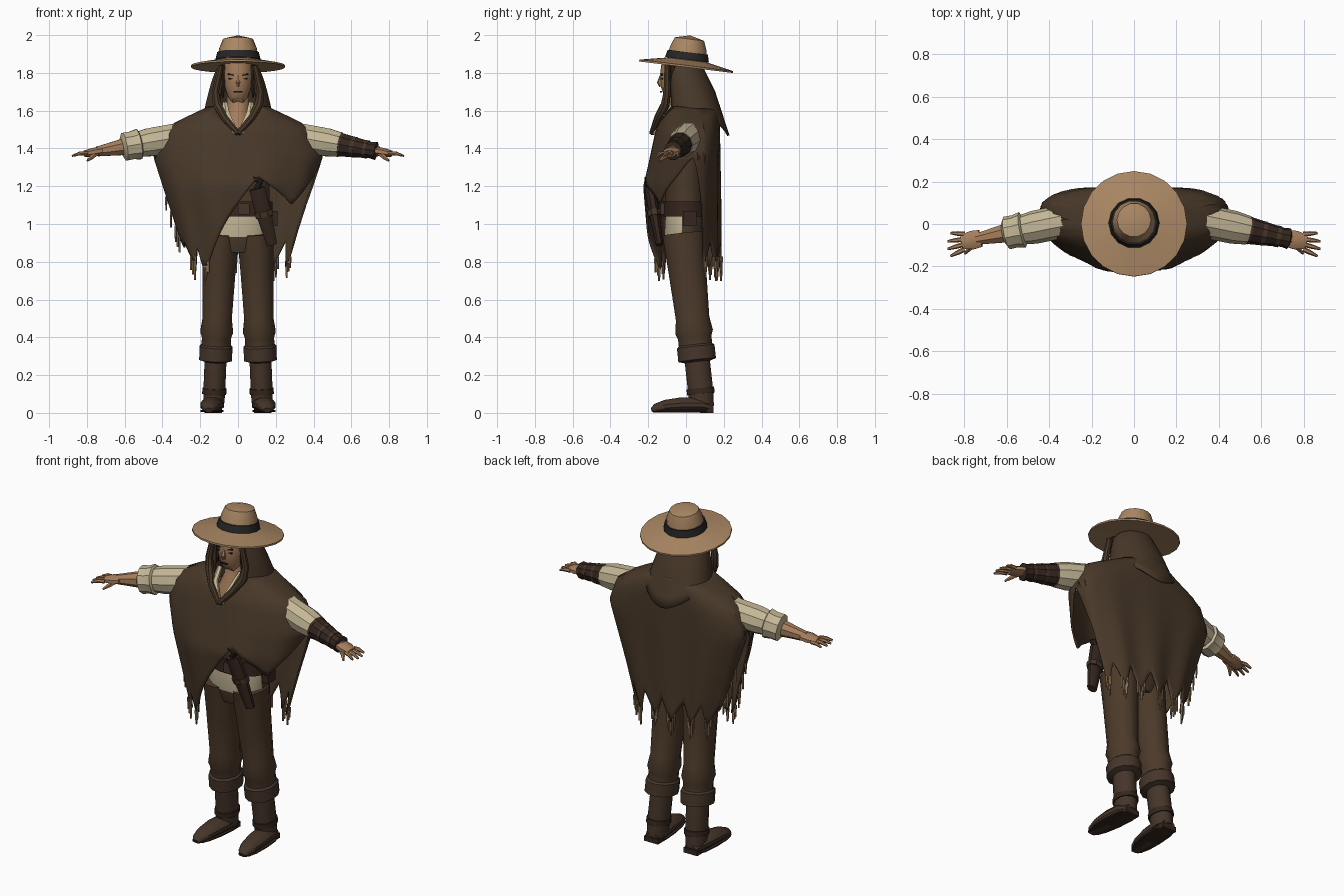
import bpy, bmesh, math, random
from mathutils import Vector, Matrix

random.seed(4)
default_cube = bpy.data.objects.get("Cube")
if default_cube:
    bpy.data.objects.remove(default_cube)

Y, Z = Vector((0, 1, 0)), Vector((0, 0, 1))
SIDES = (1, -1)


def material(name, red, green, blue):
    m = bpy.data.materials.new(name)
    m.use_nodes = True
    m.diffuse_color = (red, green, blue, 1)
    m.node_tree.nodes["Principled BSDF"].inputs["Base Color"].default_value = m.diffuse_color
    return m


WOOL = material("dark wool", .065, .04, .022)
TROUSER = material("brown trousers", .072, .042, .023)
BOOT = material("boot leather", .06, .036, .023)
LEATHER = material("dark leather", .036, .02, .013)
FELT = material("tan felt", .4, .24, .125)
BAND = material("black band", .02, .018, .018)
LINEN = material("cream linen", .56, .48, .31)
SKIN = material("skin", .39, .21, .107)
FRINGE = material("fringe yarn", .25, .16, .084)
HAIR = material("dark hair", .024, .015, .011)


def build(name, verts, faces, mat, smooth=35):
    """Make a clean mesh object with sharp edges kept."""
    mesh = bpy.data.meshes.new(name)
    mesh.from_pydata([tuple(v) for v in verts], [], faces)
    bm = bmesh.new()
    bm.from_mesh(mesh)
    bmesh.ops.remove_doubles(bm, verts=bm.verts, dist=.0001)
    bmesh.ops.recalc_face_normals(bm, faces=bm.faces)
    bm.to_mesh(mesh)
    bm.free()
    ob = bpy.data.objects.new(name, mesh)
    bpy.context.collection.objects.link(ob)
    mesh.materials.append(mat)
    bpy.ops.object.select_all(action='DESELECT')
    ob.select_set(True)
    bpy.context.view_layer.objects.active = ob
    bpy.ops.object.shade_smooth_by_angle(angle=math.radians(smooth))
    return ob


def grid_faces(rows, columns, closed=True):
    faces = []
    for row in range(rows - 1):
        for i in range(columns if closed else columns - 1):
            j = (i + 1) % columns
            low, high = row * columns, (row + 1) * columns
            faces.append((low + i, low + j, high + j, high + i))
    return faces


def tube(name, rings, mat, count=10, ref=Y, side=1, flat=1):
    """Capped loft of (centre, radius) rings; flat scales the radius along ref."""
    points = [Vector((side * p[0], p[1], p[2])) for p, radius in rings]
    verts = []
    for k, (p, radius) in enumerate(rings):
        ahead, behind = points[min(k + 1, len(points) - 1)], points[max(k - 1, 0)]
        direction = (ahead - behind).normalized()
        across = ref.cross(direction).normalized()
        along = direction.cross(across) * flat
        for i in range(count):
            angle = math.tau * (i + .5) / count
            v = points[k] + (across * math.cos(angle) + along * math.sin(angle)) * radius
            v.z = max(v.z, 0)
            verts.append(v)
    caps = [tuple(range(count)), tuple(range(len(verts) - count, len(verts)))]
    return build(name, verts, grid_faces(len(rings), count) + caps, mat)


def box(name, centre, size, mat, turn=0):
    bm = bmesh.new()
    place = Matrix.Translation(centre) @ Matrix.Rotation(turn, 4, 'Y') @ Matrix.Diagonal((*size, 1))
    bmesh.ops.create_cube(bm, size=1, matrix=place)
    faces = [[v.index for v in f.verts] for f in bm.faces]
    build(name, [v.co for v in bm.verts], faces, mat)
    bm.free()


def lathe(name, profile, mat, count=20):
    """Spin a (radius, height) profile about the tilted hat axis."""
    tilt = Matrix.Translation(Z * 1.83) @ Matrix.Rotation(math.radians(-7), 4, 'X')
    verts = []
    for radius, height in profile:
        for i in range(count):
            angle = math.tau * i / count
            verts.append(tilt @ Vector((radius * math.cos(angle), radius * math.sin(angle), height)))
    build(name, verts, grid_faces(len(profile), count), mat, 25)


def lookup(keys, t):
    for (start, low), (end, high) in zip(keys, keys[1:]):
        if t <= end:
            return low + (high - low) * max(0, (t - start) / (end - start))
    return keys[-1][1]


# Hat
lathe("hat_brim", [(.06, .01), (.25, 0), (.25, .01), (.1, .04)], FELT)
lathe("hat_crown", [(.11, .03), (.1, .1), (.08, .15), (0, .17)], FELT, 14)
lathe("hat_band", [(.1, .04), (.12, .04), (.11, .08), (.1, .08)], BAND, 14)

# Head and face
tube("neck", [((0, -.05, 1.4), .1), ((0, -.06, 1.5), .09), ((0, -.03, 1.6), .06), ((0, -.03, 1.7), .06)], SKIN)
tube("head", [((0, -.09, 1.65), .03), ((0, -.07, 1.67), .05), ((0, -.06, 1.72), .07),
              ((0, -.05, 1.78), .08), ((0, -.04, 1.86), .08)], SKIN, 14, flat=1.1)
tube("nose", [((0, -.13, 1.79), .007), ((0, -.14, 1.75), .014), ((0, -.13, 1.73), .012)], SKIN, 6)
box("mouth", (0, -.132, 1.7), (.045, .009, .006), HAIR)
for side in SIDES:
    box("eye", (side * .034, -.125, 1.77), (.03, .009, .007), HAIR, side * .1)
    box("brow", (side * .034, -.127, 1.79), (.04, .009, .008), HAIR, side * -.2)
    tube("hair_lock", [((.08, -.07, 1.84), .02), ((.08, -.08, 1.67), .006)], HAIR, 6, side=side)

# Hood shell with a pointed tail behind
hood_rows, hood_columns = 9, 25
verts = []
for row in range(hood_rows):
    t = row / (hood_rows - 1)
    half_width, hood_front, hood_back = .09 + .1 * t ** .6, -.11, .08 + .15 * t
    for i in range(hood_columns):
        angle = math.radians(-52 + 284 * i / (hood_columns - 1))
        tail = .16 * max(0, math.sin(angle)) ** 4 * max(0, t - .5)
        y = (hood_front + hood_back) / 2 + (hood_back - hood_front) / 2 * math.sin(angle)
        verts.append((half_width * math.cos(angle), y, 1.85 - .3 * t - tail))
hood = build("hood", verts, grid_faces(hood_rows, hood_columns, False), WOOL, 30)
hood.modifiers.new("thickness", 'SOLIDIFY').thickness = .012

# Rolled hood rim and shirt collar meeting in a V
for side in SIDES:
    tube("hood_rim", [((.09, -.1, 1.84), .015), ((.12, -.1, 1.7), .02), ((.11, -.11, 1.63), .025),
                      ((.07, -.15, 1.56), .02), ((0, -.18, 1.48), .015)], WOOL, 8, side=side)
    tube("shirt_collar", [((.07, -.07, 1.64), .015), ((.06, -.13, 1.58), .02), ((.01, -.17, 1.48), .015)],
         LINEN, 6, side=side, flat=.7)

# Poncho: outline by height, neckline and ragged hem by angle
poncho_width = [(.7, .26), (1, .34), (1.36, .45), (1.5, .4), (1.55, .31), (1.64, .12)]
poncho_front = [(.7, .18), (1.2, .23), (1.5, .16), (1.64, .09)]
hem_line = [(0, 1.35), (18, .77), (160, .77), (180, 1.3), (200, .77), (234, .77),
            (285, 1.25), (320, 1.1), (360, 1.35)]


def hem(degrees):
    tooth = abs((degrees + 12) % 24 - 12) / 12 if degrees < 228 else 0
    return lookup(hem_line, degrees) + .14 * tooth


def neckline(degrees):
    return 1.48 + .15 * min(1, abs(degrees - 270) / 50) ** .5


def cloth(degrees, z):
    angle = math.radians(degrees)
    sine = math.sin(angle)
    ripple = 1 + .05 * math.sin(9 * angle) * min(1, max(0, 3 - 2 * z))
    depth = ripple * (.18 if sine > 0 else lookup(poncho_front, z))
    x = lookup(poncho_width, z) * math.cos(angle)
    return Vector((x, math.copysign(abs(sine) ** .75, sine) * depth + .2 * x * x, z))


rows, columns = 16, 120
verts = []
for row in range(rows):
    for i in range(columns):
        degrees = 360 * i / columns
        top, bottom = neckline(degrees), hem(degrees)
        verts.append(cloth(degrees, top + (bottom - top) * row / (rows - 1)))
poncho = build("poncho", verts, grid_faces(rows, columns), WOOL, 30)
poncho.modifiers.new("thickness", 'SOLIDIFY').thickness = .01

# Fringe tassels at the low points of the hem
for degrees in (*range(24, 228, 24), 234):
    for k in range(-2, 3):
        angle = degrees + 2 * k
        knot = cloth(angle, hem(angle) + .01)
        tip = knot - Z * random.uniform(.05, .09)
        tube("fringe", [(knot, .007), (tip, .005)], FRINGE, 5)

# Torso, with the linen shirt showing at the belly
torso_shape = [(.85, .14), (.93, .18), (1.05, .17), (1.2, .17), (1.45, .19), (1.56, .1)]
torso = tube("torso", [((0, 0, z), radius) for z, radius in torso_shape], TROUSER, 16, flat=.65)
torso.data.materials.append(LINEN)
for face in torso.data.polygons:
    if .93 < face.center.z < 1.05 and face.normal.y < -.4:
        face.material_index = 1
tube("belt", [((0, 0, 1.04), .185), ((0, 0, 1.12), .185)], LEATHER, 16, flat=.67)
box("belt_buckle", (.03, -.125, 1.08), (.06, .02, .06), BOOT)

# Holster and pistol hanging on the left hip
holster_top, holster_tip = Vector((.1, -.19, 1.19)), Vector((.18, -.14, .89))


def holster_point(t):
    return holster_top.lerp(holster_tip, t)


tube("holster", [(holster_point(0), .045), (holster_point(.4), .045), (holster_point(1), .03)],
     LEATHER, 8, flat=.7)
tube("holster_strap", [(holster_point(.4), .052), (holster_point(.5), .05)], BOOT, 8, flat=.75)
tube("pistol_grip", [(holster_point(0), .02), ((.12, -.2, 1.23), .02), ((.08, -.2, 1.24), .02)], HAIR, 8)
box("cartridge_pouch", (.19, .02, 1.03), (.04, .07, .08), LEATHER)


# Legs and boots follow a slightly backward-leaning line
def leg(shape):
    return [((.13 - .04 * z, .09 - .11 * z, z), radius) for z, radius in shape]


trouser_shape = [(.95, .1), (.75, .09), (.5, .08), (.43, .09), (.4, .08), (.34, .08)]
boot_shape = [(.36, .08), (.35, .09), (.28, .09), (.27, .06), (.1, .06), (.03, .055)]
foot_shape = [(.14, .04), (.08, .06), (-.02, .06), (-.11, .05), (-.16, .035), (-.18, .02)]
for side in SIDES:
    tube("trouser_leg", leg(trouser_shape), TROUSER, 12, side=side, flat=1.15)
    tube("boot_shaft", leg(boot_shape), BOOT, 12, side=side, flat=1.15)
    tube("ankle_strap", leg([(.13, .066), (.1, .066)]), LEATHER, 12, side=side, flat=1.15)
    foot = [((.14 - .08 * y, y, radius * .7), radius) for y, radius in foot_shape]
    sole = [((p[0], p[1], .01), radius + .003) for p, radius in foot]
    tube("boot_foot", foot, BOOT, 12, ref=Z, side=side, flat=.7)
    tube("boot_sole", sole, LEATHER, 8, ref=Z, side=side, flat=.15)
    box("boot_heel", (side * .13, .11, .015), (.09, .07, .03), LEATHER)

# Arms and hands lie along one straight line from shoulder to fingertip
shoulder, fingertip = Vector((.2, .04, 1.48)), Vector((.88, -.1, 1.36))


def arm(*shape):
    return [(shoulder.lerp(fingertip, t), radius) for t, radius in shape]


for side in SIDES:
    tube("sleeve", arm((0, .08), (.4, .078), (.5, .068)), LINEN, side=side)
    tube("forearm", arm((.45, .05), (.62, .045), (.8, .028)), SKIN, 8, side=side)
    tube("palm", arm((.77, .023), (.83, .025), (.9, .018)), SKIN, 8, side=side, flat=1.9)
    wrist, knuckle = shoulder.lerp(fingertip, .79), shoulder.lerp(fingertip, .88)
    thumb_tip = wrist + Vector((.06, -.07, -.05))
    tube("thumb", [(wrist - Y * .02, .017), (wrist.lerp(thumb_tip, .6), .013), (thumb_tip, .006)],
         SKIN, 6, side=side)
    for k in range(4):
        spread = Y * (k - 1.5) * .024
        tip = fingertip + spread * 1.5 - (fingertip - shoulder) * .01 * (k - 1.5) ** 2
        root = knuckle + spread
        tube("finger", [(root, .012), (root.lerp(tip, .5) + Z * .006, .011), (tip, .006)], SKIN, 6, side=side)
tube("rolled_cuff", arm((.46, .06), (.48, .085), (.53, .077), (.59, .078), (.61, .05)), LINEN, side=-1)
tube("bracer", arm((.42, .06), (.44, .07), (.6, .057), (.74, .045), (.78, .05), (.79, .03)), LEATHER)
for t in (.5, .6, .7):
    strap = .1 - .07 * t
    tube("bracer_strap", arm((t - .015, strap), (t + .015, strap)), BOOT)
